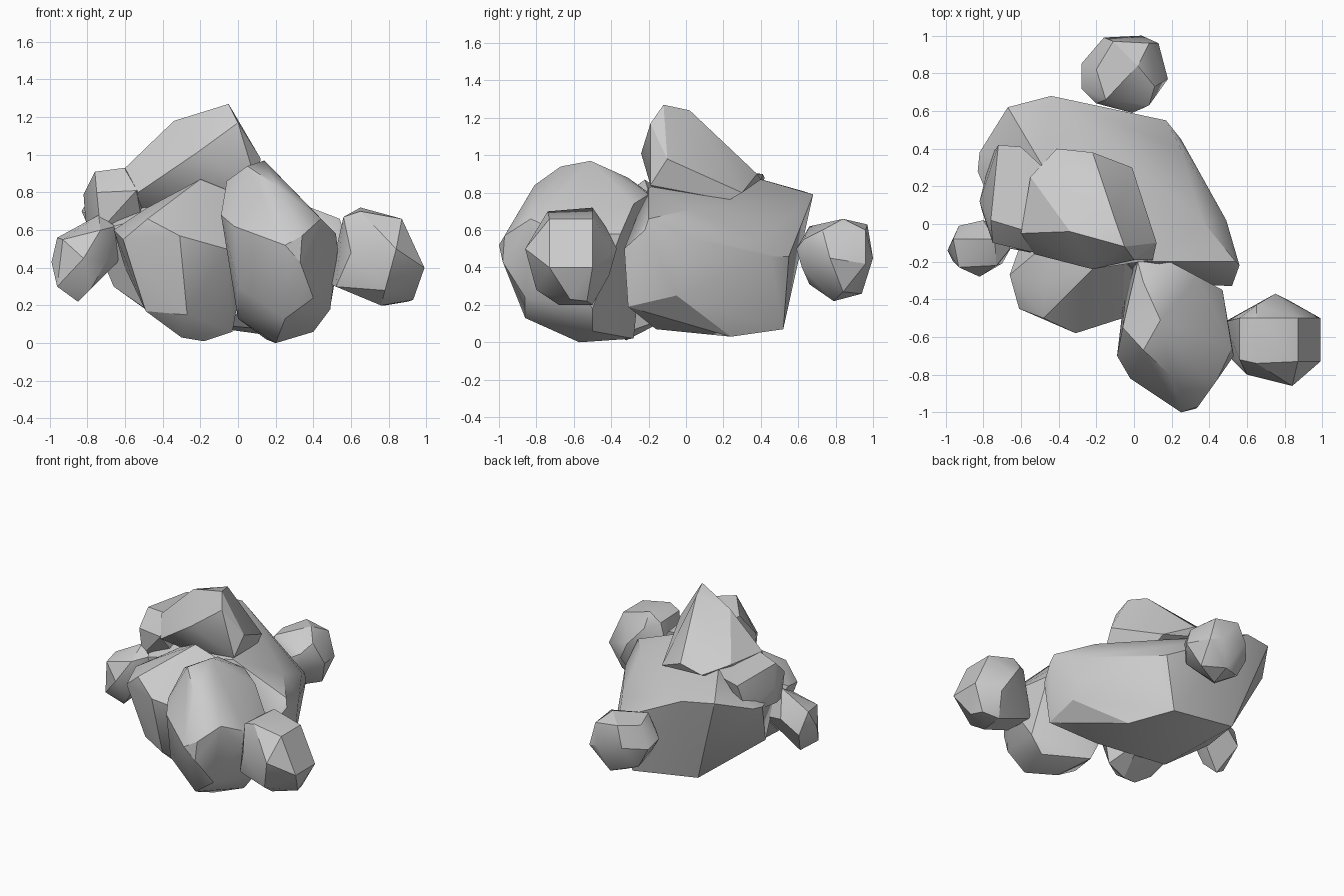
import bpy, bmesh, math


def rock(name, corners):
    """Faceted boulder: the convex hull of its main corners."""
    bm = bmesh.new()
    for c in corners:
        bm.verts.new(c)
    bmesh.ops.convex_hull(bm, input=bm.verts[:])
    loose = [v for v in bm.verts if not v.link_faces]
    bmesh.ops.delete(bm, geom=loose, context='VERTS')
    # merge nearly flat triangles into larger facets
    bmesh.ops.dissolve_limit(bm, angle_limit=math.radians(6),
                             verts=bm.verts[:], edges=bm.edges[:])
    bmesh.ops.recalc_face_normals(bm, faces=bm.faces[:])
    me = bpy.data.meshes.new(name)
    bm.to_mesh(me)
    bm.free()
    ob = bpy.data.objects.new(name, me)
    bpy.context.collection.objects.link(ob)
    bpy.ops.object.select_all(action='DESELECT')
    ob.select_set(True)
    bpy.context.view_layer.objects.active = ob
    bpy.ops.object.shade_smooth_by_angle(angle=math.radians(30))
    return ob


# large boulder at the back
rock("back_boulder", [
    (-.44, .68, .79), (-.67, .62, .81), (.17, .55, .46), (.25, .45, .46),
    (.25, .40, .54), (.36, .02, .71), (.49, .02, .56), (.56, -.22, .60),
    (.54, -.20, .66), (.52, -.33, .50), (.33, -.32, .50), (.10, -.20, .83),
    (.49, -.31, .19), (.50, -.05, .25), (.25, .24, .03), (.20, -.16, .07),
    (.08, .52, .07), (-.45, .50, .15), (-.66, .00, .30), (-.40, -.15, .12),
    (-.82, .38, .72), (-.83, .28, .70), (-.66, -.13, .62), (-.48, .30, .90)])

# boulder on top and the ledge stone beside it
rock("top_boulder", [
    (-.05, -.12, 1.27), (-.10, .02, 1.24), (.00, -.19, 1.17), (.12, -.10, .98),
    (.10, -.19, .84), (-.22, -.24, 1.01), (-.53, -.16, .80), (-.34, -.04, 1.18),
    (-.41, .40, .87), (-.22, .38, .90), (-.01, .30, .80), (.00, .23, .76),
    (-.60, -.05, .93), (-.55, .25, .93), (-.20, .00, .66), (-.55, .00, .70)])
rock("ledge_stone", [
    (-.82, .12, .79), (-.81, .08, .65), (-.76, .02, .91), (-.72, .42, .88),
    (-.60, .41, .90), (-.53, -.05, .94), (-.45, .27, .90), (-.75, -.10, .80),
    (-.54, -.15, .81), (-.73, -.09, .60), (-.50, .00, .60), (-.76, .36, .66)])

# two boulders in front
rock("front_left_boulder", [
    (-.20, -.22, .87), (-.05, -.20, .81), (-.48, -.32, .72), (-.66, -.27, .60),
    (-.61, -.45, .55), (-.48, -.50, .66), (-.31, -.58, .57), (-.27, -.51, .15),
    (-.06, -.50, .50), (-.49, -.40, .17), (-.18, -.32, .01), (-.30, -.35, .03),
    (-.03, -.30, .06), (.05, -.30, .50), (-.60, -.10, .40), (-.40, -.05, .75),
    (-.10, -.05, .15)])
rock("front_right_boulder", [
    (.14, -.51, .97), (.05, -.67, .94), (-.06, -.55, .86), (-.09, -.70, .68),
    (-.02, -.82, .62), (.20, -.81, .84), (.25, -1.0, .52), (.33, -.98, .43),
    (.34, -.97, .57), (.44, -.83, .66), (.53, -.70, .50), (.52, -.66, .58),
    (.40, -.86, .24), (.25, -.86, .13), (.20, -.57, .00), (.00, -.62, .13),
    (.00, -.80, .30), (.40, -.50, .06), (.49, -.50, .18), (.47, -.35, .58),
    (.34, -.28, .74), (.19, -.20, .79), (.02, -.20, .80), (.05, -.31, .88),
    (-.04, -.28, .40), (.15, -.28, .02)])

# three small stones around the pile
rock("right_stone", [
    (.56, -.72, .67), (.56, -.50, .66), (.65, -.74, .70), (.65, -.50, .72),
    (.65, -.43, .62), (.87, -.73, .66), (.87, -.50, .66), (.99, -.73, .40),
    (.99, -.50, .40), (.93, -.62, .23), (.90, -.53, .22), (.76, -.68, .20),
    (.78, -.50, .20), (.75, -.37, .50), (.84, -.86, .50), (.60, -.80, .48),
    (.78, -.80, .28), (.48, -.52, .32), (.52, -.72, .30), (.83, -.41, .36)])
rock("left_stone", [
    (-.96, -.08, .56), (-.74, -.08, .68), (-.65, -.12, .62), (-.99, -.14, .43),
    (-.96, -.20, .30), (-.85, -.14, .22), (-.78, -.20, .29), (-.70, -.21, .43),
    (-.82, -.28, .45), (-.93, -.23, .55), (-.73, -.22, .60), (-.80, .02, .50),
    (-.93, -.01, .40), (-.62, -.05, .45)])
rock("back_stone", [
    (-.28, .85, .45), (-.28, .72, .48), (-.16, .99, .48), (.04, 1.0, .45),
    (-.11, .97, .63), (.08, .96, .60), (.13, .96, .42), (.18, .77, .45),
    (.02, .84, .66), (-.20, .82, .60), (.11, .73, .60), (.08, .63, .55),
    (-.01, .59, .50), (-.15, .66, .62), (-.20, .64, .50), (-.16, .66, .31),
    (.06, .62, .40), (-.05, .79, .22), (-.03, .94, .26), (.11, .84, .27),
    (-.20, .85, .30)])
